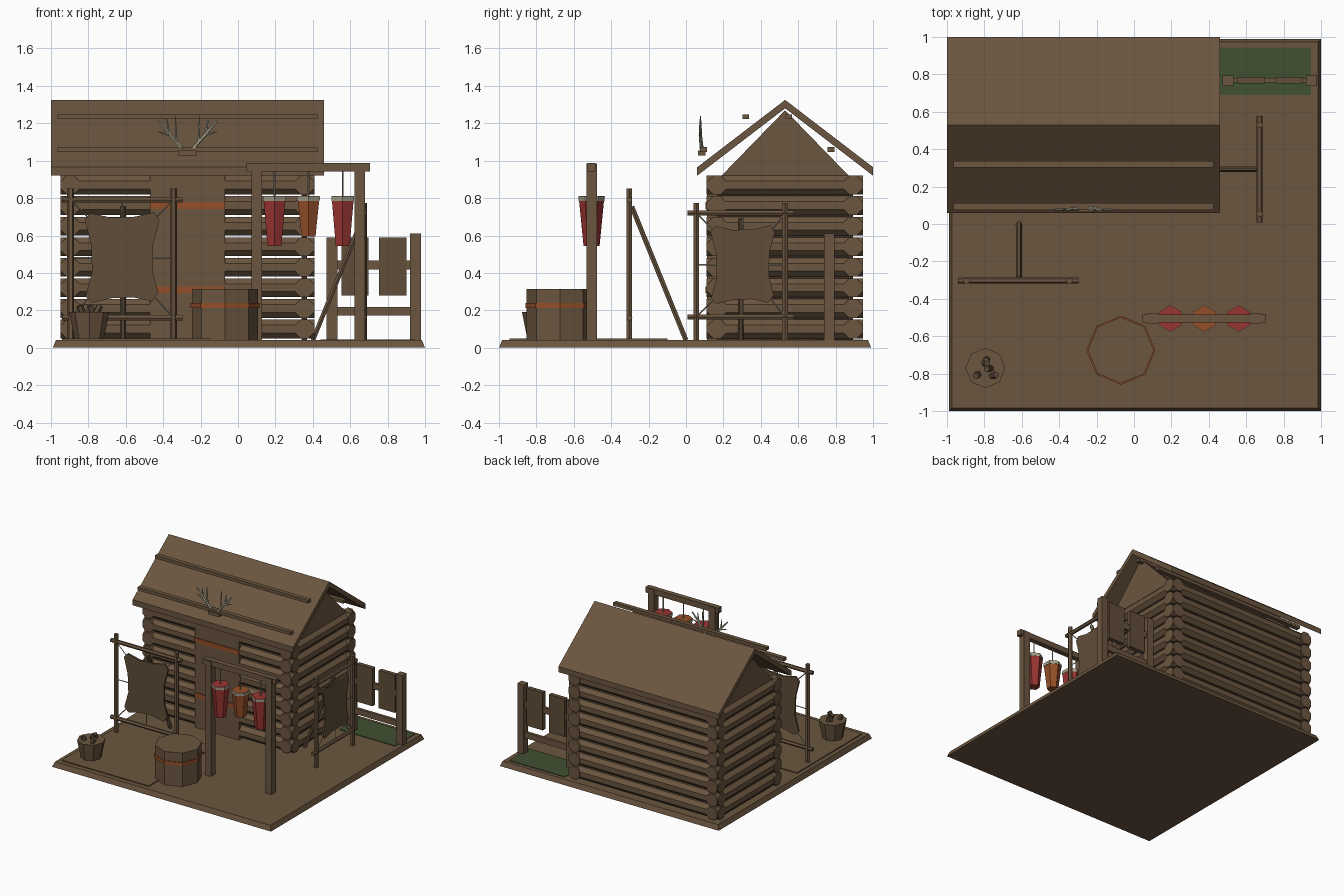
import bpy, bmesh, math, random
from mathutils import Vector

if "Cube" in bpy.data.objects:
    bpy.data.objects.remove(bpy.data.objects["Cube"])

random.seed(4)


def material(name, rgb):
    m = bpy.data.materials.new(name)
    m.diffuse_color = (*rgb, 1)
    m.use_nodes = True
    m.node_tree.nodes["Principled BSDF"].inputs["Base Color"].default_value = m.diffuse_color
    return m


WOOD = material("brown wood", (0.147, 0.092, 0.050))
HIDE = material("tanned hide", (0.118, 0.075, 0.041))
DARK = material("dark timber", (0.045, 0.028, 0.016))
ORANGE = material("rust orange", (0.300, 0.078, 0.022))
RED = material("meat red", (0.319, 0.036, 0.032))
BONE = material("bone", (0.38, 0.36, 0.26))
GREEN = material("moss green", (0.051, 0.082, 0.030))


def finish(name, bm, mat):
    bmesh.ops.recalc_face_normals(bm, faces=bm.faces)
    me = bpy.data.meshes.new(name)
    bm.to_mesh(me)
    bm.free()
    me.materials.append(mat)
    ob = bpy.data.objects.new(name, me)
    bpy.context.collection.objects.link(ob)
    return ob


def loft(name, lower, upper, mat):
    """Solid between two outlines with equal point counts."""
    bm = bmesh.new()
    a = [bm.verts.new(p) for p in lower]
    b = [bm.verts.new(p) for p in upper]
    n = len(a)
    bm.faces.new(a)
    bm.faces.new(b)
    for i in range(n):
        bm.faces.new((a[i], a[(i + 1) % n], b[(i + 1) % n], b[i]))
    return finish(name, bm, mat)


def box(name, x, y, z, mat, inset=0):
    def ring(h, d):
        return [(x[0] + d, y[0] + d, h), (x[1] - d, y[0] + d, h),
                (x[1] - d, y[1] - d, h), (x[0] + d, y[1] - d, h)]
    return loft(name, ring(z[0], 0), ring(z[1], inset), mat)


def pole(name, a, b, r, mat, sides=6, r2=None, turn=0.0):
    """Straight or tapered pole from a to b."""
    a, b = Vector(a), Vector(b)
    q = (b - a).to_track_quat('Z', 'Y')
    r2 = r if r2 is None else r2

    def ring(c, rad):
        return [c + q @ Vector((rad * math.cos(t), rad * math.sin(t), 0))
                for t in (turn + 2 * math.pi * i / sides for i in range(sides))]
    return loft(name, ring(a, r), ring(b, r2), mat)


# Ground slab, yard mat and moss patch
box("ground", (-0.99, 1.0), (-1.0, 0.99), (0, 0.04), WOOD, 0.016)
box("yard_mat", (-0.94, -0.15), (-0.945, -0.10), (0.038, 0.048), WOOD)
box("moss_patch", (0.44, 0.945), (0.69, 0.945), (0.038, 0.045), GREEN)

# Log walls
X0, X1, Y0, Y1 = -0.897, 0.355, 0.165, 0.893
for i in range(8):
    z = 0.10 + 0.11 * i
    for side, y in (("front", Y0), ("back", Y1)):
        pole(f"{side}_log", (-0.95, y, z), (0.41, y, z), 0.054, WOOD, 8, turn=math.pi / 8)
    for side, x in (("left", X0), ("right", X1)):
        pole(f"{side}_log", (x, 0.11, z), (x, 0.947, z), 0.054, WOOD, 8, turn=math.pi / 8)
for side, x in (("left", X0), ("right", X1)):
    box(f"{side}_chinking", (x - 0.015, x + 0.015), (Y0, Y1), (0.04, 0.92), DARK)

# Door with two bands
box("door", (-0.47, -0.07), (0.112, 0.165), (0.04, 0.92), WOOD)
for z in (0.31, 0.76):
    box("door_band", (-0.47, -0.07), (0.104, 0.114), (z - 0.018, z + 0.018), ORANGE)

# Gable ends
for side, x in (("left", X0), ("right", X1)):
    tri = [(0.19, 0.92), (0.87, 0.92), (0.53, 1.27)]
    loft(f"{side}_gable", [(x - 0.02, y, z) for y, z in tri],
         [(x + 0.02, y, z) for y, z in tri], WOOD)

# Roof slopes and battens
for side, s in (("front", -1), ("back", 1)):
    prof = [(0.53, 1.325), (0.53 + s * 0.47, 0.965), (0.53 + s * 0.47, 0.92), (0.53, 1.28)]
    loft(f"{side}_roof", [(-1.0, y, z) for y, z in prof],
         [(0.46, y, z) for y, z in prof], WOOD)
for y, z in ((0.32, 1.235), (0.093, 1.06), (0.55, 1.235), (0.775, 1.06)):
    box("roof_batten", (-0.965, 0.425), (y - 0.018, y + 0.018), (z - 0.013, z + 0.013), WOOD)

# Antlers on a small mount
box("antler_mount", (-0.32, -0.22), (0.065, 0.105), (1.028, 1.055), WOOD)
for s in (-1, 1):
    def at(dx, z, y=0.077):
        return (-0.27 + s * dx, y, z)
    pole("antler_beam", at(0.02, 1.055, 0.085), at(0.09, 1.135), 0.011, BONE, 5, 0.009)
    pole("antler_tip", at(0.09, 1.135), at(0.16, 1.215), 0.009, BONE, 5, 0.005)
    for a, b in (((0.06, 1.10), (0.065, 1.24)), ((0.10, 1.145), (0.11, 1.225)),
                 ((0.09, 1.135), (0.155, 1.155))):
        pole("antler_tine", at(*a), at(*b), 0.007, BONE, 5, 0.003)

# Hide outline in a unit square, edges drawn inward between the lashed corners
OUTLINE = [(-1, 0.84), (-0.84, 0.98), (-0.3, 0.88), (0.35, 0.9), (0.86, 1),
           (1, 0.82), (0.83, 0.3), (0.82, -0.3), (0.97, -0.76), (0.8, -0.95),
           (0.3, -0.86), (-0.3, -0.88), (-0.8, -0.98), (-0.98, -0.84),
           (-0.8, -0.3), (-0.83, 0.3)]


def stretching_frame(name, place, u0, u1, top, rails, over, hide_u, hide_z):
    """Two posts, two rails and a lashed hide; place(u, z, d) maps to space."""
    for u in (u0, u1):
        pole(f"{name}_post", place(u, 0.04, 0), place(u, top, 0), 0.018, WOOD)
    for z in rails:
        pole(f"{name}_rail", place(u0 - over, z, 0), place(u1 + over, z, 0), 0.016, WOOD)
    cu, cz = sum(hide_u) / 2, sum(hide_z) / 2
    hu, hz = hide_u[1] - cu, hide_z[1] - cz
    loft(f"{name}_hide", [place(cu + a * hu, cz + b * hz, -0.007) for a, b in OUTLINE],
         [place(cu + a * hu, cz + b * hz, 0.007) for a, b in OUTLINE], HIDE)
    for su, ue in ((-1, u0), (1, u1)):
        for sz, ze in ((-1, min(rails)), (1, max(rails))):
            pole(f"{name}_corner_lashing", place(cu + su * hu * 0.9, cz + sz * hz * 0.88, 0),
                 place(ue, ze, 0), 0.004, BONE, 4)
        pole(f"{name}_side_lashing", place(cu + su * hu * 0.8, cz, 0),
             place(ue, cz, 0), 0.004, BONE, 4)
    for sz, ze in ((-1, min(rails)), (1, max(rails))):
        pole(f"{name}_middle_lashing", place(cu, cz + sz * hz * 0.85, 0),
             place(cu, ze, 0), 0.004, BONE, 4)


stretching_frame("front_frame", lambda u, z, d: (u, -0.303 + d, z), -0.895, -0.345, 0.85,
                 (0.16, 0.79), 0.047, (-0.82, -0.42), (0.235, 0.725))
pole("front_frame_prop", (-0.615, -0.29, 0.755), (-0.615, 0.0, 0.04), 0.015, WOOD)
stretching_frame("side_frame", lambda u, z, d: (0.672 + d, u, z), 0.055, 0.53, 0.775,
                 (0.165, 0.72), 0.047, (0.13, 0.475), (0.23, 0.655))
pole("side_frame_prop", (0.665, 0.293, 0.69), (0.40, 0.293, 0.04), 0.014, WOOD)

# Meat drying rack
for x in (0.10, 0.652):
    box("rack_post", (x - 0.028, x + 0.028), (-0.533, -0.477), (0.04, 0.985), WOOD)
box("rack_beam", (0.045, 0.707), (-0.526, -0.484), (0.942, 0.988), WOOD)
for x, low, mat in ((0.195, 0.545, RED), (0.377, 0.595, ORANGE), (0.56, 0.545, RED)):
    t = math.pi / 6
    pole("hanging_meat", (x, -0.505, low), (x, -0.505, 0.811), 0.043, mat, 6, 0.069, t)
    pole("meat_fat_rim", (x, -0.505, 0.785), (x, -0.505, 0.808), 0.069, BONE, 6, 0.071, t)
    pole("meat_string", (x, -0.505, 0.80), (x, -0.505, 0.95), 0.005, BONE, 4)

# Barrel with hoop
pole("barrel", (-0.07, -0.675, 0.04), (-0.07, -0.675, 0.315), 0.177, WOOD, 8)
pole("barrel_hoop", (-0.07, -0.675, 0.213), (-0.07, -0.675, 0.24), 0.184, ORANGE, 8)

# Bucket of kindling
pole("bucket", (-0.795, -0.77, 0.045), (-0.795, -0.77, 0.19), 0.078, WOOD, 8, 0.107)
for dx, dy in ((-0.05, -0.03), (0.02, 0.05), (0.07, 0.0), (0.04, -0.045), (-0.02, 0.03)):
    a = Vector((-0.795 + dx * 0.6, -0.77 + dy, 0.16))
    lean = Vector((random.uniform(-0.04, 0.04), random.uniform(-0.015, 0.015), 0.065))
    pole("kindling", a, a + lean, 0.018, HIDE, 6)

# Pelt fence at the back corner
for x, top in ((0.502, 0.59), (0.949, 0.61)):
    box("fence_post", (x - 0.029, x + 0.029), (0.737, 0.793), (0.04, top), WOOD)
for z in (0.195, 0.443):
    box("fence_rail", (0.50, 0.95), (0.756, 0.780), (z - 0.024, z + 0.024), WOOD)
for x0, x1 in ((0.553, 0.697), (0.753, 0.90)):
    box("drying_pelt", (x0, x1), (0.75, 0.785), (0.28, 0.59), HIDE)
